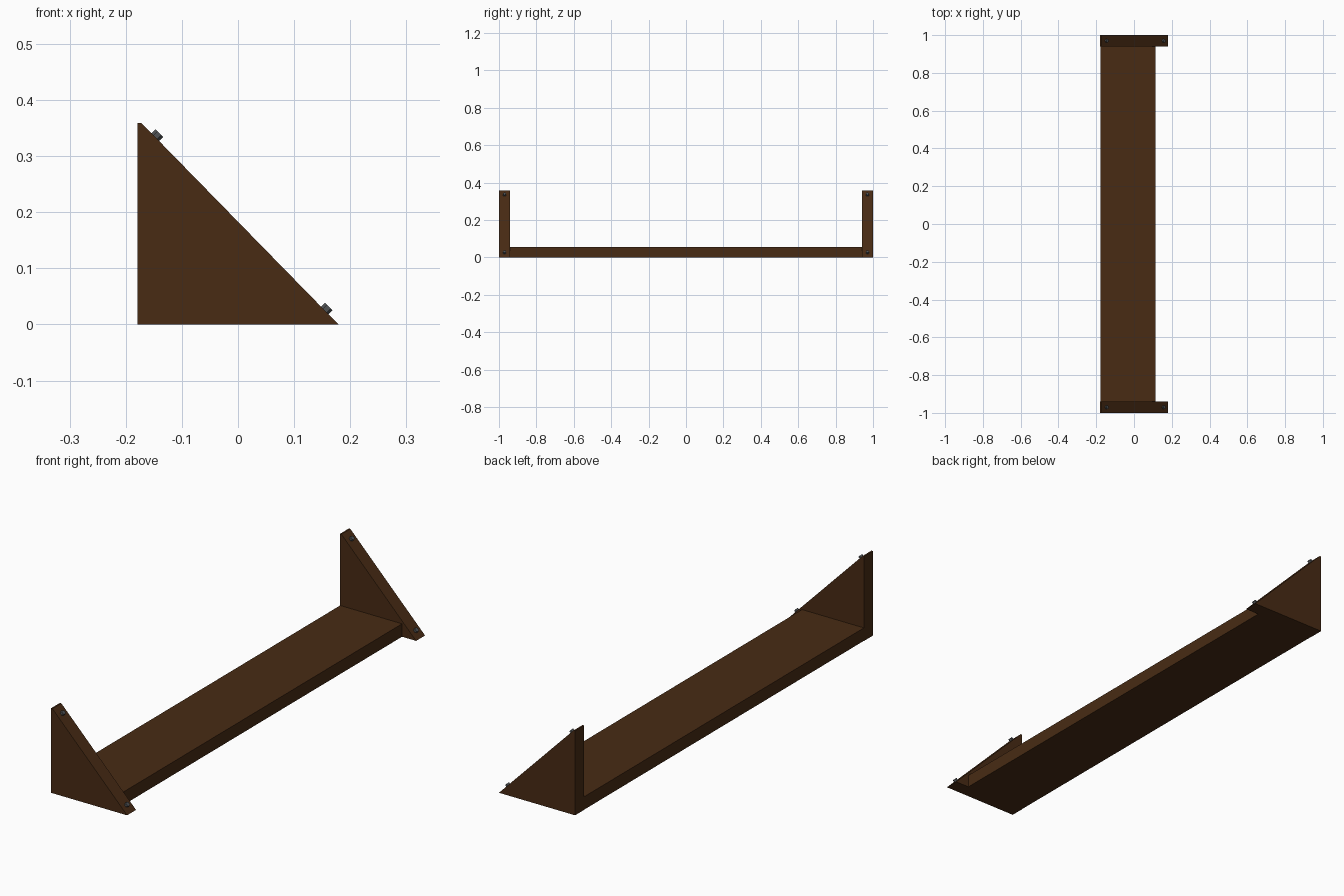
import bpy, bmesh
from mathutils import Vector

if "Cube" in bpy.data.objects:
    bpy.data.objects.remove(bpy.data.objects["Cube"])


def material(name, color):
    m = bpy.data.materials.new(name)
    m.diffuse_color = color
    m.use_nodes = True
    m.node_tree.nodes["Principled BSDF"].inputs["Base Color"].default_value = m.diffuse_color
    return m


wood = material("dark_wood", (0.065, 0.024, 0.007, 1))
steel = material("steel", (0.08, 0.085, 0.09, 1))


def extrude_profile(name, pts, y0, y1, mat):
    """Prism from an xz outline, running along y."""
    bm = bmesh.new()
    face = bm.faces.new([bm.verts.new((x, y0, z)) for x, z in pts])
    new = bmesh.ops.extrude_face_region(bm, geom=[face])["geom"]
    bmesh.ops.translate(bm, vec=(0, y1 - y0, 0),
                        verts=[v for v in new if isinstance(v, bmesh.types.BMVert)])
    bmesh.ops.recalc_face_normals(bm, faces=bm.faces)
    me = bpy.data.meshes.new(name)
    bm.to_mesh(me)
    bm.free()
    me.materials.append(mat)
    ob = bpy.data.objects.new(name, me)
    bpy.context.collection.objects.link(ob)
    return ob


# Shelf board between the brackets
extrude_profile("shelf_board", [(-0.178, 0), (0.113, 0), (0.113, 0.055), (-0.178, 0.055)],
                -0.94, 0.94, wood)

# Triangular end brackets, each with two bolts on the sloping edge
bracket = [(-0.179, 0), (0.179, 0), (-0.172, 0.359), (-0.179, 0.359)]
slope_normal = Vector((0.359, 0, 0.351)).normalized()
bolt_length = 0.018
bolt_tops = {"upper": (-0.140, 0.341), "lower": (0.162, 0.032)}

for side, s in (("front", -1), ("back", 1)):
    extrude_profile(side + "_bracket", bracket, s * 0.94, s * 1.0, wood)
    for level, (x, z) in bolt_tops.items():
        centre = Vector((x, s * 0.97, z)) - slope_normal * bolt_length / 2
        bpy.ops.mesh.primitive_cylinder_add(
            vertices=6, radius=0.0095, depth=bolt_length, location=centre,
            rotation=slope_normal.to_track_quat("Z", "Y").to_euler())
        bolt = bpy.context.object
        bolt.name = f"{side}_{level}_bolt"
        bolt.data.materials.append(steel)
